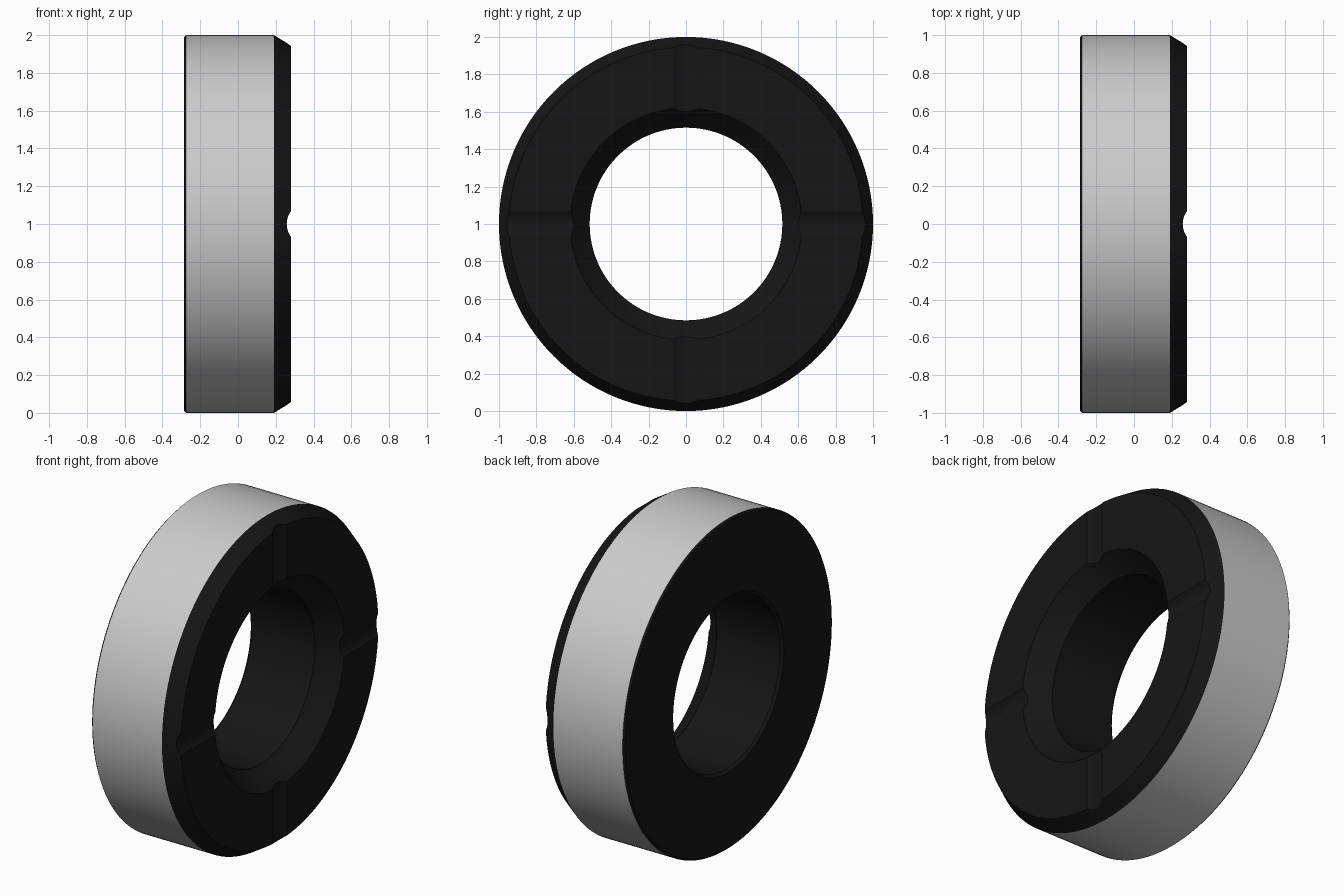
import bpy, bmesh, math

if "Cube" in bpy.data.objects:
    bpy.data.objects.remove(bpy.data.objects["Cube"])

SEGS = 128
CENTRE_Z = 1.0


def lathe(name, profile):
    """Revolve a closed (x, radius) profile around the x axis."""
    bm = bmesh.new()
    rings = []
    for i in range(SEGS):
        a = 2 * math.pi * i / SEGS
        rings.append([bm.verts.new((x, r * math.cos(a), r * math.sin(a) + CENTRE_Z))
                      for x, r in profile])
    n = len(profile)
    for i in range(SEGS):
        a, b = rings[i], rings[(i + 1) % SEGS]
        for j in range(n):
            k = (j + 1) % n
            bm.faces.new((a[j], a[k], b[k], b[j]))
    bmesh.ops.recalc_face_normals(bm, faces=bm.faces[:])
    mesh = bpy.data.meshes.new(name)
    bm.to_mesh(mesh)
    bm.free()
    obj = bpy.data.objects.new(name, mesh)
    bpy.context.collection.objects.link(obj)
    return obj


def activate(obj):
    bpy.ops.object.select_all(action='DESELECT')
    obj.select_set(True)
    bpy.context.view_layer.objects.active = obj


dark = bpy.data.materials.new("dark_rubber")
dark.diffuse_color = (0.008, 0.008, 0.008, 1)
dark.use_nodes = True
dark.node_tree.nodes["Principled BSDF"].inputs["Base Color"].default_value = dark.diffuse_color

# Dark ring: bevelled front face, countersunk bore, channel for the band
core = lathe("ring_body", [
    (-0.285, 0.53), (-0.285, 0.99), (-0.275, 1.0), (-0.275, 0.985),
    (0.19, 0.985), (0.19, 1.0), (0.28, 0.945), (0.28, 0.62),
    (0.175, 0.535), (0.155, 0.515), (-0.27, 0.515)])
core.data.materials.append(dark)

# Shallow round grooves across the front face
for rotation in ((0, 0, 0), (math.pi / 2, 0, 0)):
    bpy.ops.mesh.primitive_cylinder_add(vertices=96, radius=0.116, depth=2.4,
                                        location=(0.374, 0, CENTRE_Z), rotation=rotation)
    cutter = bpy.context.object
    cutter.name = "groove_cutter"
    activate(core)
    mod = core.modifiers.new("groove", 'BOOLEAN')
    mod.operation = 'DIFFERENCE'
    mod.solver = 'EXACT'
    mod.object = cutter
    bpy.ops.object.modifier_apply(modifier=mod.name)
    bpy.data.objects.remove(cutter, do_unlink=True)

# Grey outer band
band = lathe("outer_band", [(-0.275, 0.985), (-0.275, 1.0), (0.19, 1.0), (0.19, 0.985)])

for obj in (core, band):
    activate(obj)
    bpy.ops.object.shade_smooth_by_angle(angle=math.radians(25))
